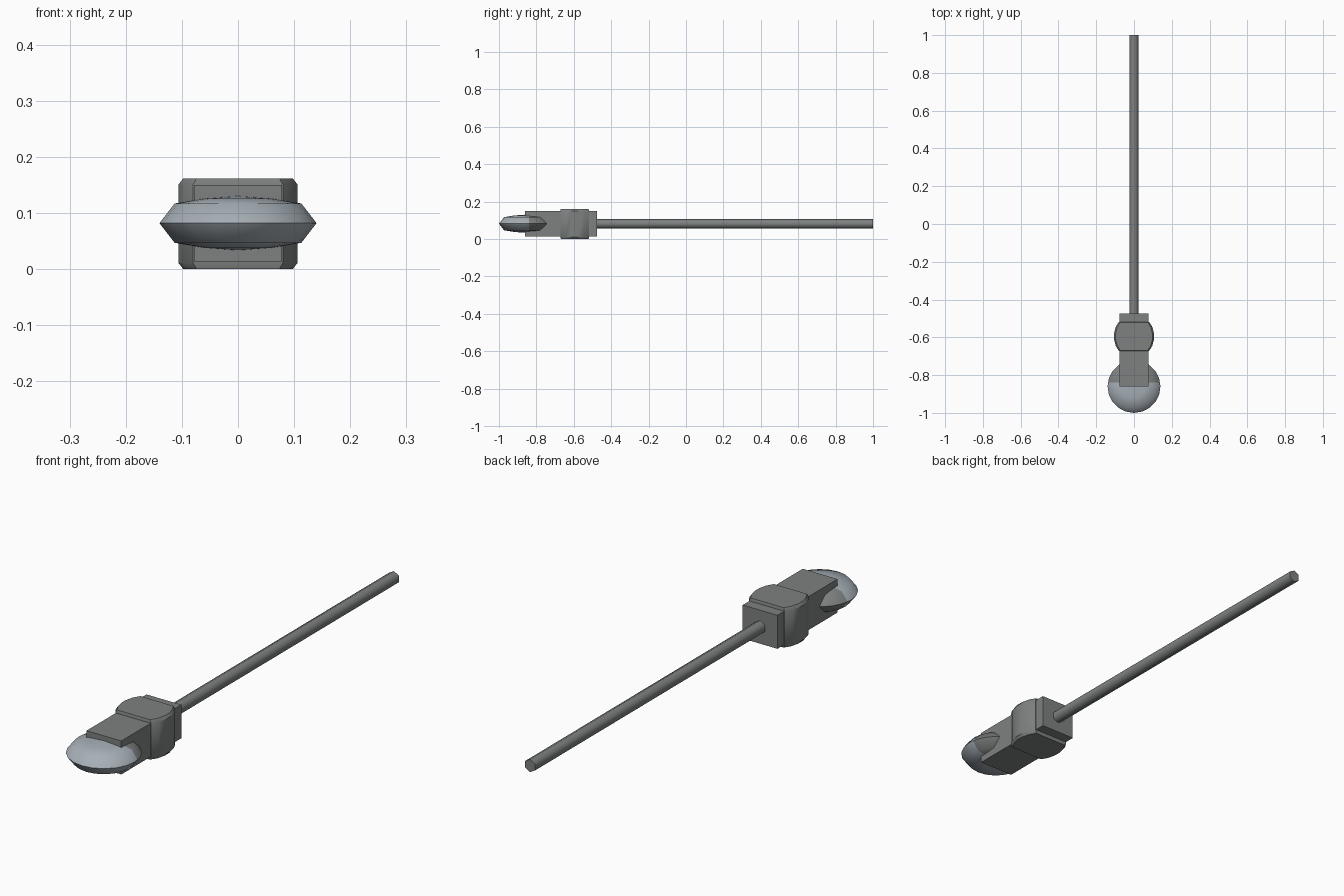
import bpy, bmesh, math
from mathutils import Vector

if "Cube" in bpy.data.objects:
    bpy.data.objects.remove(bpy.data.objects["Cube"])

ZC = 0.082  # height of the long axis


def material(name, rgb):
    m = bpy.data.materials.new(name)
    m.diffuse_color = (*rgb, 1)
    m.use_nodes = True
    m.node_tree.nodes["Principled BSDF"].inputs["Base Color"].default_value = m.diffuse_color
    return m


iron = material("dark iron grey", (0.21, 0.22, 0.22))
steel = material("pale steel", (0.38, 0.43, 0.47))


def finish(name, bm, mats, smooth=None):
    bmesh.ops.recalc_face_normals(bm, faces=bm.faces)
    me = bpy.data.meshes.new(name)
    bm.to_mesh(me)
    bm.free()
    ob = bpy.data.objects.new(name, me)
    bpy.context.collection.objects.link(ob)
    for m in mats:
        me.materials.append(m)
    if smooth:
        bpy.ops.object.select_all(action='DESELECT')
        ob.select_set(True)
        bpy.context.view_layer.objects.active = ob
        bpy.ops.object.shade_smooth_by_angle(angle=math.radians(smooth))
    return ob


def loft(bm, loops):
    """Skin a stack of equal-length point loops and cap both ends."""
    rings = [[bm.verts.new(p) for p in lp] for lp in loops]
    n = len(rings[0])
    for a, b in zip(rings, rings[1:]):
        for i in range(n):
            bm.faces.new((a[i], a[(i + 1) % n], b[(i + 1) % n], b[i]))
    bm.faces.new(rings[0])
    bm.faces.new(rings[-1])


# Hexagonal handle
bm = bmesh.new()
hexagon = [math.radians(30 + 60 * i) for i in range(6)]
loft(bm, [[(0.026 * math.cos(a), y, ZC + 0.026 * math.sin(a)) for a in hexagon]
          for y in (-0.50, 1.0)])
finish("handle", bm, [iron], 65)


# Square head block with the handle socket behind it
def rect(y, hx, hz):
    return [(sx * hx, y, ZC + sz * hz) for sx, sz in ((-1, -1), (1, -1), (1, 1), (-1, 1))]


bm = bmesh.new()
loft(bm, [rect(-0.86, 0.078, 0.068), rect(-0.475, 0.078, 0.068)])
finish("head_block", bm, [iron])

# Bulging collar: rounded outline with chamfered top and bottom
half = [(0.080, -0.672), (0.097, -0.645), (0.106, -0.610), (0.106, -0.580),
        (0.097, -0.545), (0.080, -0.518)]
outline = half + [(-x, y) for x, y in reversed(half)]
bm = bmesh.new()
loops = []
for z, s in ((0, 0.92), (0.011, 1), (0.151, 1), (0.162, 0.92)):
    loops.append([(x * s, -0.595 + (y + 0.595) * (1 + s) / 2, z) for x, y in outline])
loft(bm, loops)
finish("collar", bm, [iron], 35)

# Lens-shaped blade: pale striking edge in front, dark iron behind
bm = bmesh.new()
profile = [(0.004, -0.048), (0.060, -0.044), (0.113, -0.035), (0.140, 0),
           (0.113, 0.035), (0.060, 0.044), (0.004, 0.048)]
loft(bm, [[(r * math.cos(math.tau * i / 20), -0.86 + r * math.sin(math.tau * i / 20), ZC + z)
           for i in range(20)] for r, z in profile])
SPLIT = -0.84
bmesh.ops.bisect_plane(bm, geom=bm.verts[:] + bm.edges[:] + bm.faces[:],
                       plane_co=Vector((0, SPLIT, 0)), plane_no=Vector((0, 1, 0)))
for f in bm.faces:
    f.material_index = 1 if f.calc_center_median().y > SPLIT else 0
finish("blade", bm, [steel, iron], 45)
